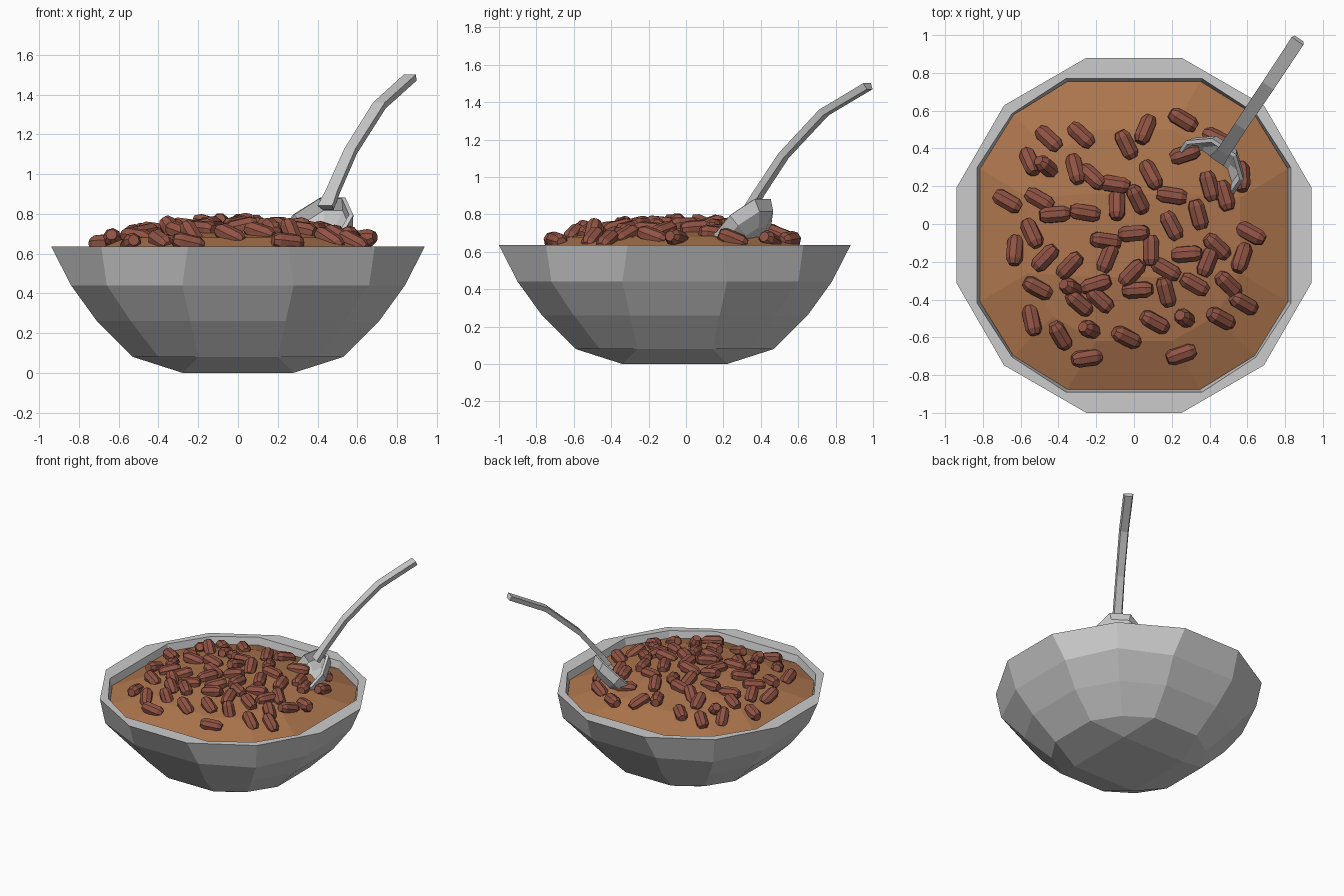
import bpy, bmesh, math, random
from mathutils import Matrix, Vector

if "Cube" in bpy.data.objects:
    bpy.data.objects.remove(bpy.data.objects["Cube"])

random.seed(3)
CY = -0.06  # bowl centre in y


def material(name, rgb):
    m = bpy.data.materials.new(name)
    m.diffuse_color = (*rgb, 1)
    m.use_nodes = True
    m.node_tree.nodes["Principled BSDF"].inputs["Base Color"].default_value = m.diffuse_color
    return m


def finish(bm, name, mat=None):
    bmesh.ops.recalc_face_normals(bm, faces=bm.faces)
    me = bpy.data.meshes.new(name)
    bm.to_mesh(me)
    bm.free()
    ob = bpy.data.objects.new(name, me)
    bpy.context.collection.objects.link(ob)
    if mat:
        me.materials.append(mat)
    return ob


def square_ring(bm, pts, z):
    """Repeat the points of one quadrant four times around the bowl axis."""
    ring = []
    for k in range(4):
        c, s = (1, 0, -1, 0)[k], (0, 1, 0, -1)[k]
        ring += [bm.verts.new((c * x - s * y, s * x + c * y + CY, z)) for x, y in pts]
    return ring


def rounded(bm, a, b, c, z):
    return square_ring(bm, [(a, b), (c, c), (b, a)], z)


def bridge(bm, r0, r1):
    n = len(r0)
    for i in range(n):
        j = (i + 1) % n
        bm.faces.new((r0[i], r0[j], r1[j], r1[i]))


def grid_cap(bm, r, half, z):
    """Close a 12 point ring with a 3 x 3 grid of quads."""
    q = square_ring(bm, [(half, half)], z)
    for k in range(4):
        n = (k + 1) % 4
        bm.faces.new((r[3 * k], r[3 * k + 1], r[3 * k + 2], q[k]))
        bm.faces.new((r[3 * k + 2], r[3 * n], q[n], q[k]))
    bm.faces.new(q)


def layered(name, rings, cap0, cap1=None, mat=None):
    bm = bmesh.new()
    rs = [rounded(bm, *r) for r in rings]
    for r0, r1 in zip(rs, rs[1:]):
        bridge(bm, r0, r1)
    grid_cap(bm, rs[0], *cap0)
    if cap1:
        grid_cap(bm, rs[-1], *cap1)
    return finish(bm, name, mat)


# Bowl: outer wall, flat rim, inner wall
layered("bowl", [
    (0.53, 0.20, 0.40, 0.08), (0.71, 0.24, 0.54, 0.26), (0.84, 0.28, 0.66, 0.44),
    (0.94, 0.252, 0.688, 0.635), (0.83, 0.36, 0.645, 0.635), (0.81, 0.35, 0.635, 0.55),
    (0.68, 0.26, 0.52, 0.36), (0.48, 0.19, 0.37, 0.19)], (0.28, 0.0), (0.25, 0.12))

# Domed filling
layered("filling", [(0.56, 0.20, 0.43, 0.68), (0.815, 0.352, 0.638, 0.58)], (0.22, 0.73),
        mat=material("filling_brown", (0.42, 0.18, 0.075)))

# Beans: top-view positions in hundredths, grouped by heading in degrees
BEANS = {
    -75: [(-31, 29), (40, 20), (48, 15), (34, 5), (17, -36), (-54, -51)],
    -63: [(-55, 33), (-4, 42), (9, 26), (-54, -5), (2, 13), (20, -1), (-39, -59)],
    -43: [(-45, 45), (-28, 47), (-22, 25), (44, -12), (-29, -42), (-18, -40), (50, -32)],
    -30: [(26, 55), (44, 45), (-67, 12), (-50, 13), (17, -24), (62, -5), (-51, -34),
          (32, -32), (58, -42), (46, -50), (11, -52), (-4, -60)],
    -9: [(-10, 21), (-26, 6), (20, 15), (-15, -9)],
    5: [(-42, 5), (0, -5), (28, -16), (2, -35), (-25, -71)],
    18: [(-20, -32), (25, -69), (27, 37)],
    46: [(-47, -18), (-34, -22), (-1, -26)],
    68: [(-14, -18), (39, -20), (57, -18), (6, 50)],
    90: [(-9, 10), (57, 25), (-63, -14), (9, -14)],
}
UPRIGHT = [(-46, 30), (-33, -34), (27, -50), (-23, -56)]


def add_bean(bm, x, y, heading, tilt):
    z = 0.75 - 0.2 * (x * x + (y - CY) ** 2)
    slope = Vector((0, 0, 1)).rotation_difference(Vector((0.4 * x, 0.4 * (y - CY), 1)))
    m = (Matrix.Translation((x, y, z)) @ slope.to_matrix().to_4x4()
         @ Matrix.Rotation(math.radians(heading), 4, 'Z')
         @ Matrix.Rotation(math.radians(tilt), 4, 'Y'))
    rings = []
    for px, r in ((-0.079, 0.028), (-0.05, 0.045), (0.05, 0.045), (0.079, 0.028)):
        rings.append([bm.verts.new(m @ Vector((px, r * math.cos(t), r * math.sin(t))))
                      for t in [math.radians(22.5 + 45 * i) for i in range(8)]])
    for r0, r1 in zip(rings, rings[1:]):
        bridge(bm, r0, r1)
    bm.faces.new(rings[0])
    bm.faces.new(rings[-1])


bm = bmesh.new()
for heading, spots in BEANS.items():
    for x, y in spots:
        add_bean(bm, x / 100, y / 100, heading, random.uniform(-22, 22))
for x, y in UPRIGHT:
    add_bean(bm, x / 100, y / 100, -40, 55)
finish(bm, "beans", material("bean_brown", (0.28, 0.086, 0.057)))

# Spoon head: half-ellipsoid scoop dug into the filling
side = Vector((0.83, -0.56, 0)).normalized()
down = Vector((-0.40, -0.58, -0.705)).normalized()
back = Vector((0.39, 0.58, -0.71)).normalized()
centre = Vector((0.39, 0.284, 0.735))
bm = bmesh.new()
rings = []
for s, d in ((1.0, 0.0), (0.86, 0.06), (0.5, 0.10)):
    rings.append([bm.verts.new(centre + down * 0.22 * s * math.cos(t)
                               + side * 0.19 * s * math.sin(t) + back * d)
                  for t in [math.radians(22.5 + 45 * i) for i in range(8)]])
for r0, r1 in zip(rings, rings[1:]):
    bridge(bm, r0, r1)
bm.faces.new(rings[-1])
head = finish(bm, "spoon_head")
sol = head.modifiers.new("thickness", 'SOLIDIFY')
sol.thickness = 0.022
sol.offset = 0

# Spoon handle: flat bar swept along a bent path
path = [Vector(p) for p in ((0.445, 0.345, 0.83), (0.48, 0.39, 0.91), (0.57, 0.525, 1.115),
                            (0.715, 0.74, 1.345), (0.87, 0.975, 1.485))]
bm = bmesh.new()
rings = []
for i, p in enumerate(path):
    t = (path[min(i + 1, 4)] - path[max(i - 1, 0)]).normalized()
    up = side.cross(t).normalized() * 0.018
    w = side * (0.045, 0.036, 0.034, 0.036, 0.037)[i]
    rings.append([bm.verts.new(p + v) for v in (w + up, -w + up, -w * 0.75 - up, w * 0.75 - up)])
for r0, r1 in zip(rings, rings[1:]):
    bridge(bm, r0, r1)
bm.faces.new(rings[0])
bm.faces.new(rings[-1])
finish(bm, "spoon_handle")
